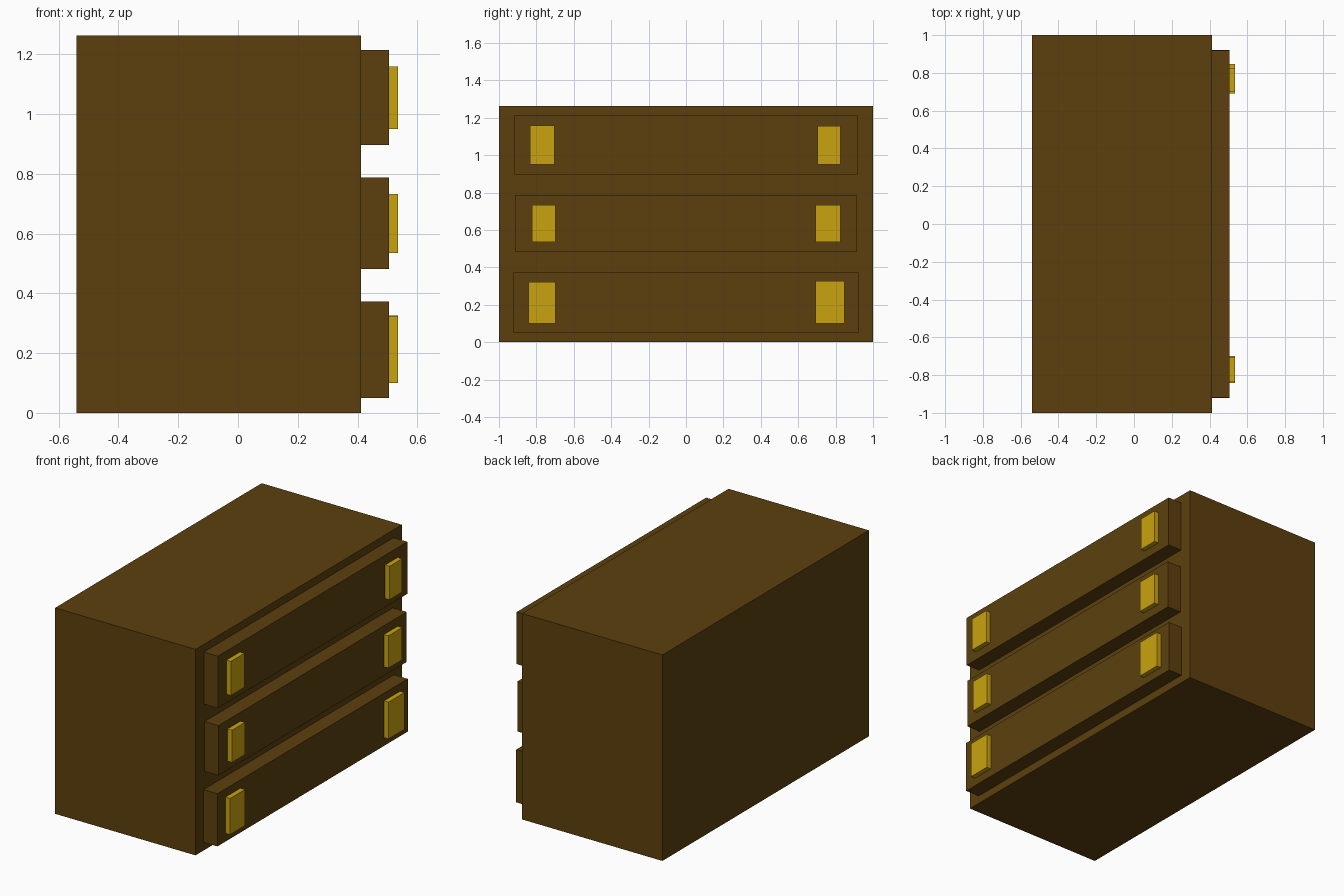
import bpy
import bmesh

if "Cube" in bpy.data.objects:
    bpy.data.objects.remove(bpy.data.objects["Cube"])


def material(name, rgb):
    m = bpy.data.materials.new(name)
    m.diffuse_color = (*rgb, 1.0)
    m.use_nodes = True
    m.node_tree.nodes["Principled BSDF"].inputs["Base Color"].default_value = m.diffuse_color
    return m


WOOD = material("dark_brown_wood", (0.107, 0.051, 0.004))
BRASS = material("brass_gold", (0.584, 0.371, 0.005))


def box(name, x, y, z, mat):
    """Box spanning the (min, max) range on each axis."""
    bm = bmesh.new()
    bmesh.ops.create_cube(bm, size=1.0)
    for v in bm.verts:
        v.co = [r[0] if c < 0 else r[1] for c, r in zip(v.co, (x, y, z))]
    mesh = bpy.data.meshes.new(name)
    bm.to_mesh(mesh)
    bm.free()
    mesh.materials.append(mat)
    obj = bpy.data.objects.new(name, mesh)
    bpy.context.collection.objects.link(obj)
    return obj


BODY_FACE, DRAWER_FACE, HANDLE_FACE = 0.412, 0.506, 0.536

# Cabinet body
box("cabinet_body", (-0.54, BODY_FACE), (-1.0, 1.0), (0.0, 1.263), WOOD)

# Drawers: name, half width, z range, then (y range, z range) of each handle
drawers = [
    ("bottom", 0.922, (0.05, 0.373),
     {"left": ((-0.843, -0.698), (0.10, 0.322)), "right": ((0.692, 0.847), (0.10, 0.326))}),
    ("middle", 0.912, (0.481, 0.787),
     {"left": ((-0.824, -0.698), (0.535, 0.733)), "right": ((0.692, 0.825), (0.535, 0.733))}),
    ("top", 0.918, (0.896, 1.215),
     {"left": ((-0.835, -0.704), (0.95, 1.159)), "right": ((0.702, 0.825), (0.95, 1.155))}),
]

for level, half, z, handles in drawers:
    # Drawer front, set slightly into the cabinet
    box(level + "_drawer", (BODY_FACE - 0.02, DRAWER_FACE), (-half, half), z, WOOD)
    # Flat handles, set slightly into the drawer front
    for side, (hy, hz) in handles.items():
        box(f"{level}_{side}_handle", (DRAWER_FACE - 0.01, HANDLE_FACE), hy, hz, BRASS)
